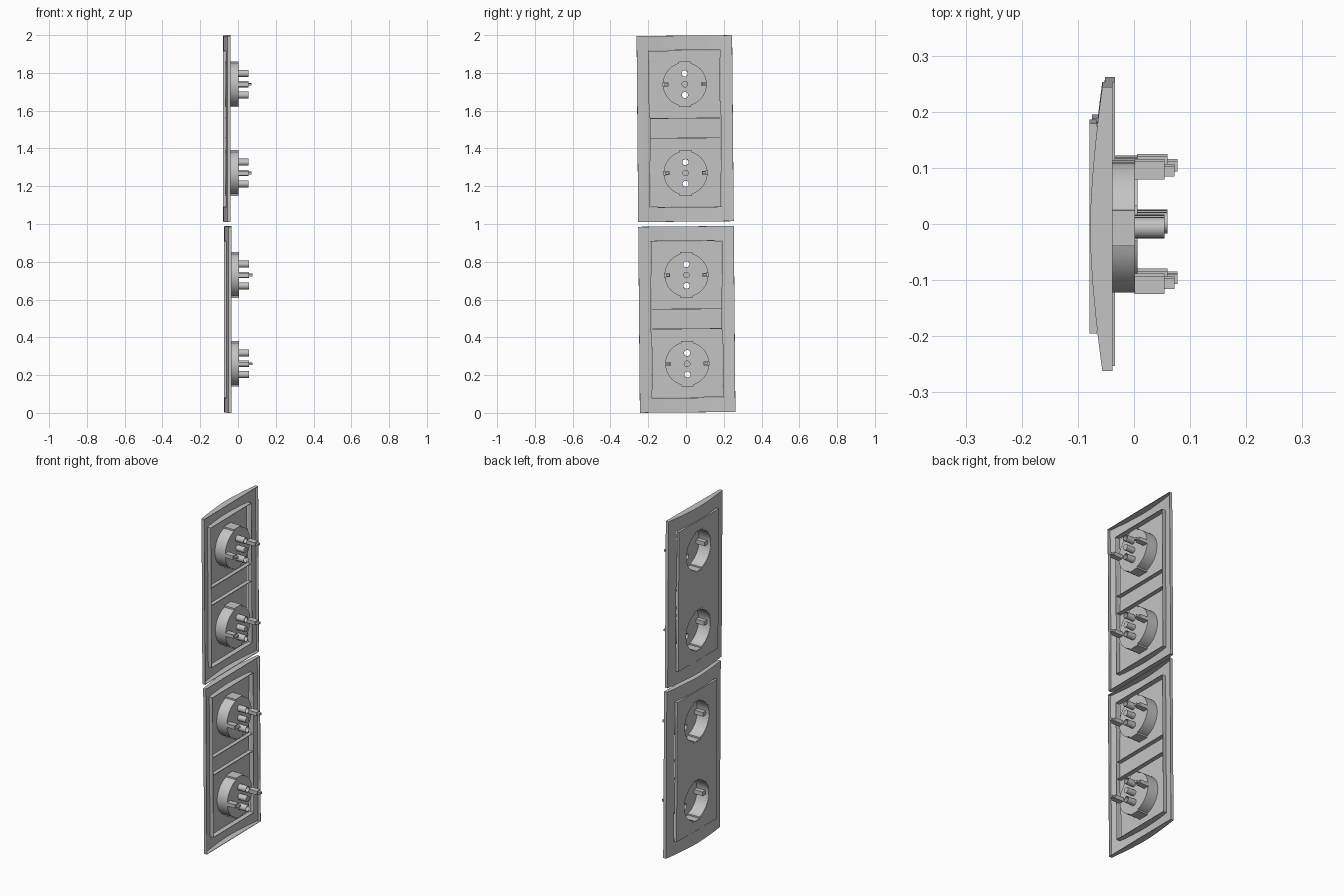
import bpy, bmesh, math
from mathutils import Matrix

if "Cube" in bpy.data.objects:
    bpy.data.objects.remove(bpy.data.objects["Cube"])

grey = bpy.data.materials.new("light_grey_plastic")
grey.use_nodes = True
COLOUR = (0.55, 0.55, 0.55, 1)
grey.diffuse_color = COLOUR
grey.node_tree.nodes["Principled BSDF"].inputs["Base Color"].default_value = COLOUR

# Parts are drawn flat (u, v) and extruded along w: u -> y, v -> z, w -> x
AXES = Matrix(((0, 0, 1, 0), (1, 0, 0, 0), (0, 1, 0, 0), (0, 0, 0, 1)))
HALF_W, HALF_H = 0.253, 0.4925
OPEN_W, OPEN_H = 0.189, 0.415
FRONT, BACK = -0.077, -0.036
SOCKET = 0.235


def rect(w, h, u=0, v=0):
    return [(u - w, v - h), (u + w, v - h), (u + w, v + h), (u - w, v + h)]


def circle(r, u=0, v=0, n=24):
    return [(u + r * math.cos(2 * math.pi * i / n),
             v + r * math.sin(2 * math.pi * i / n)) for i in range(n)]


def cup_outline(v, inset=0):
    """Round socket outline with a square key at top and bottom."""
    r, key_w, key_h = 0.116 - inset, 0.032 - inset, 0.121 - inset
    start = math.acos(key_w / r)
    arc = [-start + 2 * start * i / 20 for i in range(21)]
    half = [(r * math.cos(a), r * math.sin(a)) for a in arc] + [(key_w, key_h)]
    half = [(key_w, -key_h)] + half
    return [(x, v + y) for x, y in half] + [(-x, v - y) for x, y in half]


def add_object(name, mesh, matrix):
    obj = bpy.data.objects.new(name, mesh)
    bpy.context.collection.objects.link(obj)
    obj.matrix_world = matrix
    mesh.materials.clear()
    mesh.materials.append(grey)
    return obj


def plate(name, loops, w0, w1, matrix):
    """Extrude outlines (inner loops become holes) from depth w0 to w1."""
    curve = bpy.data.curves.new(name, "CURVE")
    curve.dimensions = "2D"
    curve.fill_mode = "BOTH"
    curve.extrude = (w1 - w0) / 2
    for loop in loops:
        spline = curve.splines.new("POLY")
        spline.points.add(len(loop) - 1)
        for point, (u, v) in zip(spline.points, loop):
            point.co = (u, v, 0, 1)
        spline.use_cyclic_u = True
    temp = bpy.data.objects.new(name + "_outline", curve)
    bpy.context.collection.objects.link(temp)
    bpy.context.view_layer.update()
    graph = bpy.context.evaluated_depsgraph_get()
    mesh = bpy.data.meshes.new_from_object(temp.evaluated_get(graph))
    bpy.data.objects.remove(temp)
    bm = bmesh.new()
    bm.from_mesh(mesh)
    bmesh.ops.remove_doubles(bm, verts=bm.verts, dist=1e-5)
    bmesh.ops.translate(bm, verts=bm.verts, vec=(0, 0, (w0 + w1) / 2))
    bmesh.ops.recalc_face_normals(bm, faces=bm.faces)
    bm.to_mesh(mesh)
    bm.free()
    mesh.name = name
    obj = add_object(name, mesh, matrix)
    bpy.ops.object.select_all(action="DESELECT")
    obj.select_set(True)
    bpy.context.view_layer.objects.active = obj
    bpy.ops.object.shade_smooth_by_angle(angle=math.radians(30))
    return obj


def frame(name, matrix):
    """Bowed front sheet with an opening and walls along every border."""
    us = [-HALF_W, -0.22] + [OPEN_W * i / 6 for i in range(-6, 7)] + [0.22, HALF_W]
    vs = [-HALF_H, -OPEN_H, OPEN_H, HALF_H]
    bm = bmesh.new()
    grid = [[bm.verts.new((u, v, -0.076 + 0.022 * (abs(u) / HALF_W) ** 1.6))
             for u in us] for v in vs]
    for j in range(len(vs) - 1):
        for i in range(len(us) - 1):
            if j == 1 and abs(us[i] + us[i + 1]) / 2 < OPEN_W:
                continue
            bm.faces.new((grid[j][i], grid[j + 1][i],
                          grid[j + 1][i + 1], grid[j][i + 1]))
    border = [e for e in bm.edges if e.is_boundary]
    walls = bmesh.ops.extrude_edge_only(bm, edges=border)["geom"]
    for item in walls:
        if isinstance(item, bmesh.types.BMVert):
            item.co.z = BACK
    bmesh.ops.recalc_face_normals(bm, faces=bm.faces)
    # Keep the front sheet facing outward
    if sum(f.normal.z * f.calc_area() for f in bm.faces) > 0:
        bmesh.ops.reverse_faces(bm, faces=bm.faces)
    mesh = bpy.data.meshes.new(name)
    bm.to_mesh(mesh)
    bm.free()
    obj = add_object(name, mesh, matrix)
    solid = obj.modifiers.new("thickness", "SOLIDIFY")
    solid.thickness = 0.003
    solid.offset = -1


def socket(name, v, matrix):
    # Round cup with a floor pierced by the pin holes
    pins = [v - 0.057, v + 0.057]
    plate(name + "_cup_wall", [cup_outline(v), cup_outline(v, 0.003)],
          FRONT + 0.001, 0.004, matrix)
    plate(name + "_cup_floor",
          [cup_outline(v, 0.001)] + [circle(0.016, 0, p) for p in pins],
          0.0, 0.004, matrix)
    # Pin tubes and central screw post
    for side, p in zip(("lower", "upper"), pins):
        plate(f"{name}_{side}_pin_tube", [circle(0.0185, 0, p), circle(0.016, 0, p)],
              0.003, 0.057, matrix)
    plate(name + "_screw_post", [circle(0.017, 0, v)], -0.004, 0.057, matrix)
    # Earth contacts: inner clip, rear block and terminal tongue
    for side, s in (("left", 1), ("right", -1)):
        plate(f"{name}_{side}_earth_clip", [rect(0.014, 0.012, s * 0.1, v)],
              -0.055, 0.001, matrix)
        plate(f"{name}_{side}_contact_block", [rect(0.016, 0.011, s * 0.102, v)],
              0.003, 0.057, matrix)
        plate(f"{name}_{side}_contact_tongue", [rect(0.009, 0.006, s * 0.1, v)],
              0.056, 0.075, matrix)


# Two double-socket panels, hung with a very slight lean
LEAN = Matrix.Translation((0, 0, 1)) @ Matrix.Rotation(math.radians(0.5), 4, "X")
for label, s in (("upper", 1), ("lower", -1)):
    place = LEAN @ Matrix.Translation((-0.0025 * s, 0, 0.505 * s)) @ AXES
    frame(label + "_frame", place)
    plate(label + "_insert",
          [rect(OPEN_W - 0.002, OPEN_H - 0.002), cup_outline(-SOCKET), cup_outline(SOCKET)],
          FRONT, -0.063, place)
    # Stiffening ribs across the middle of the back
    for side, v in (("lower", -0.05), ("upper", 0.055)):
        plate(f"{label}_{side}_rib", [rect(OPEN_W - 0.004, 0.002, 0, v)],
              -0.064, -0.04, place)
    for side, v in (("bottom", -SOCKET), ("top", SOCKET)):
        socket(f"{label}_{side}_socket", v, place)
